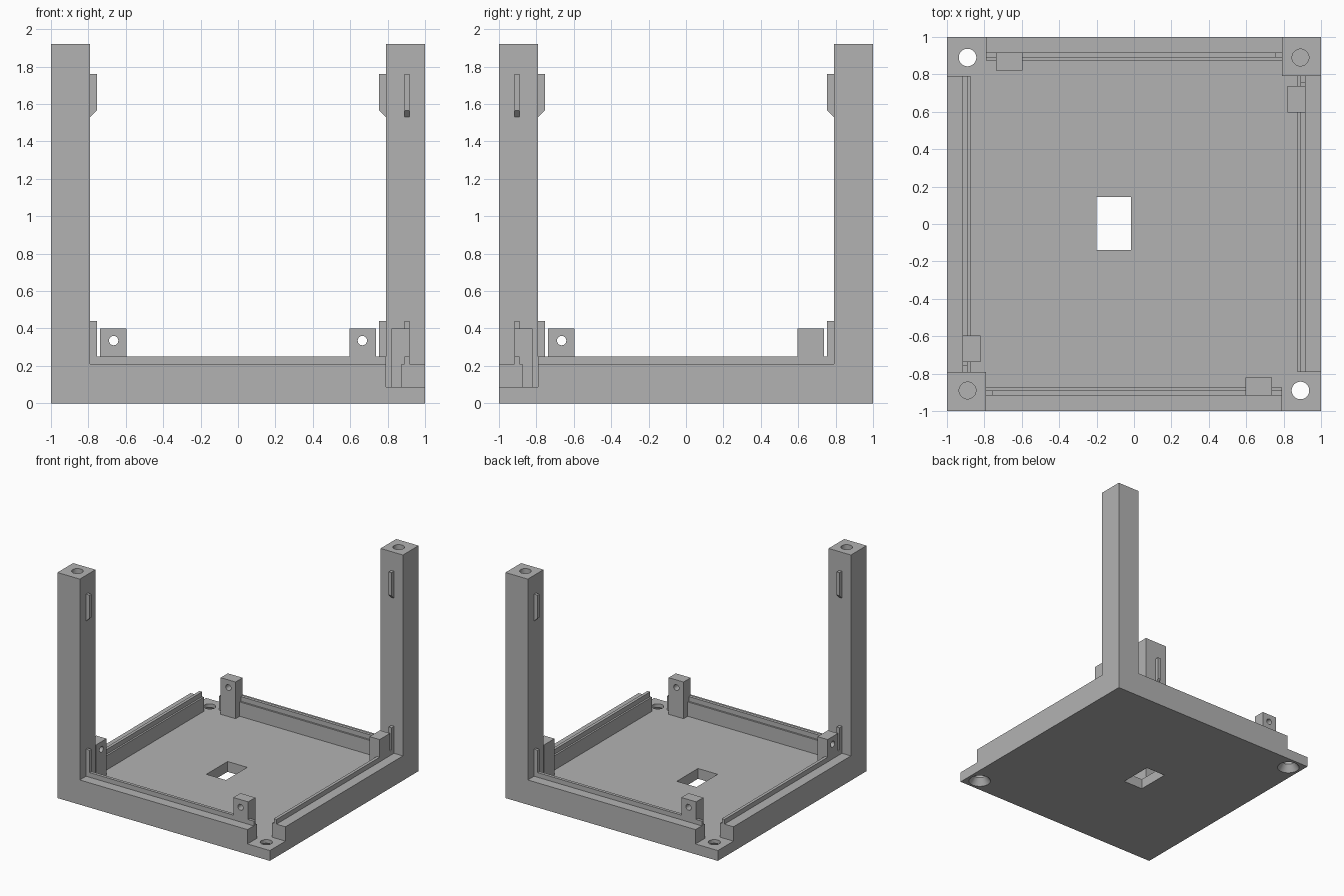
import bpy, bmesh
from math import pi
from mathutils import Matrix, Vector

if "Cube" in bpy.data.objects:
    bpy.data.objects.remove(bpy.data.objects["Cube"])

grey = bpy.data.materials.new("plain_grey")
grey.use_nodes = True
grey.diffuse_color = (0.45, 0.45, 0.45, 1)
grey.node_tree.nodes["Principled BSDF"].inputs["Base Color"].default_value = grey.diffuse_color

FLOOR, POST, TOP = 0.088, 0.79, 1.92
LIP_IN, LIP_OUT = 0.89, 0.916
SCREW = 0.89
SWAP = Matrix(((0, 1, 0, 0), (1, 0, 0, 0), (0, 0, 1, 0), (0, 0, 0, 1)))


def finish(name, bm, matrix=Matrix()):
    bm.transform(matrix)
    bmesh.ops.recalc_face_normals(bm, faces=bm.faces)
    mesh = bpy.data.meshes.new(name)
    bm.to_mesh(mesh)
    bm.free()
    mesh.materials.append(grey)
    obj = bpy.data.objects.new(name, mesh)
    bpy.context.collection.objects.link(obj)
    return obj


def prism(name, outline, push, matrix=Matrix()):
    bm = bmesh.new()
    face = bm.faces.new([bm.verts.new(p) for p in outline])
    new = bmesh.ops.extrude_face_region(bm, geom=[face])["geom"]
    bmesh.ops.translate(bm, vec=push, verts=[v for v in new if isinstance(v, bmesh.types.BMVert)])
    return finish(name, bm, matrix)


def box(name, lo, hi, matrix=Matrix()):
    outline = [(lo[0], lo[1], lo[2]), (hi[0], lo[1], lo[2]), (hi[0], hi[1], lo[2]), (lo[0], hi[1], lo[2])]
    return prism(name, outline, (0, 0, hi[2] - lo[2]), matrix)


def cone(r1, r2, depth, matrix):
    bm = bmesh.new()
    bmesh.ops.create_cone(bm, cap_ends=True, segments=40, radius1=r1, radius2=r2, depth=depth)
    return finish("cutter", bm, matrix)


def cut(obj, cutters):
    bpy.context.view_layer.objects.active = obj
    for cutter in cutters:
        mod = obj.modifiers.new("cut", 'BOOLEAN')
        mod.operation, mod.solver, mod.object = 'DIFFERENCE', 'EXACT', cutter
        bpy.ops.object.modifier_apply(modifier=mod.name)
        bpy.data.objects.remove(cutter)


# Floor plate with cable opening and countersunk corner holes
floor = box("floor", (-1, -1, 0), (1, 1, FLOOR))
cutters = [box("cutter", (-0.2, -0.14, -0.1), (-0.015, 0.145, 0.2))]
for s in (1, -1):
    cutters.append(cone(0.047, 0.047, 0.4, Matrix.Translation((s * SCREW, -s * SCREW, 0))))
    cutters.append(cone(0.095, 0.045, 0.07, Matrix.Translation((s * SCREW, -s * SCREW, 0.025))))
cut(floor, cutters)

# Four stepped walls, each with a drilled tab
wall_outline = [(-1, FLOOR), (-1, 0.21), (-LIP_OUT, 0.21), (-LIP_OUT, 0.25),
                (-LIP_IN, 0.25), (-LIP_IN, 0.21), (-0.875, 0.21), (-0.875, FLOOR)]
for i, side in enumerate(("front", "right", "back", "left")):
    turn = Matrix.Rotation(i * pi / 2, 4, 'Z')
    # Model's own sides: +x is its left
    label = {"right": "left", "left": "right"}.get(side, side)
    prism(label + "_wall", [(-POST, y, z) for y, z in wall_outline], (2 * POST, 0, 0), turn)
    tab = box(label + "_tab", (0.597, -LIP_OUT, FLOOR), (0.737, -0.82, 0.40), turn)
    drill = turn @ Matrix.Translation((0.665, -0.87, 0.335)) @ Matrix.Rotation(pi / 2, 4, 'X')
    cut(tab, [cone(0.025, 0.025, 0.4, drill)])

# Two opposite corner posts with blind screw holes and panel ribs
upper_rib = [(-POST, 1.53), (-0.755, 1.565), (-0.755, 1.76), (-POST, 1.76)]
lower_rib = [(-POST, 0.21), (-0.755, 0.21), (-0.755, 0.44), (-POST, 0.44)]
for label, angle in (("front_right", 0), ("back_left", pi)):
    turn = Matrix.Rotation(angle, 4, 'Z')
    post = box(label + "_post", (-1, -1, FLOOR), (-POST, -POST, TOP), turn)
    cut(post, [cone(0.045, 0.045, 0.6, turn @ Matrix.Translation((-SCREW, -SCREW, TOP)))])
    for height, outline in (("upper", upper_rib), ("lower", lower_rib)):
        for face, flip in (("side", Matrix()), ("inner", SWAP)):
            prism(f"{label}_{height}_{face}_rib", [(x, -LIP_OUT, z) for x, z in outline],
                  Vector((0, LIP_OUT - LIP_IN, 0)), turn @ flip)

# Smooth the round holes, keep edges sharp
bpy.ops.object.select_all(action='DESELECT')
for obj in bpy.context.collection.objects:
    if obj.type == 'MESH' and obj.name.endswith(("floor", "tab", "post")):
        obj.select_set(True)
        bpy.context.view_layer.objects.active = obj
bpy.ops.object.shade_smooth_by_angle(angle=0.5)
